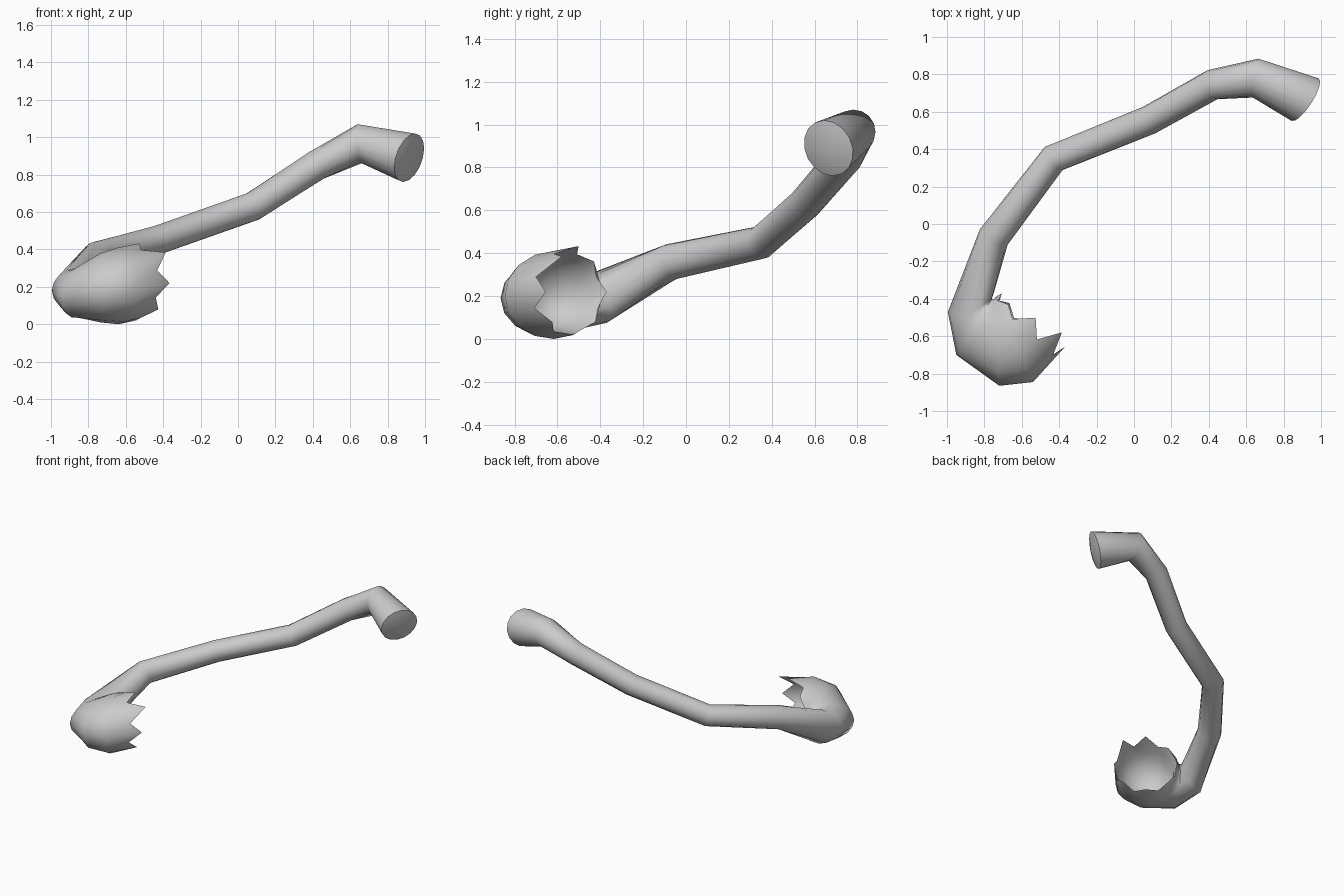
import bpy, bmesh, math
from mathutils import Vector as V

if "Cube" in bpy.data.objects:
    bpy.data.objects.remove(bpy.data.objects["Cube"])

N = 16
Z = V((0, 0, 1))


def ring_points(c, u, v):
    return [c + u * math.cos(2 * math.pi * i / N) + v * math.sin(2 * math.pi * i / N)
            for i in range(N)]


def span_ring(p, q, h, lean=(0, 0)):
    # upright ring spanning from inner point p to outer point q
    p, q = V(p), V(q)
    return ring_points((p + q) / 2, (q - p) / 2, V((lean[0], lean[1], h)))


# Stem: centre line with radii, from knob to hooked end
path = [((0.915, 0.665, 0.89), 0.135), ((0.65, 0.78, 0.965), 0.105),
        ((0.42, 0.745, 0.85), 0.082), ((0.08, 0.555, 0.63), 0.078),
        ((-0.43, 0.35, 0.45), 0.078), ((-0.75, -0.07, 0.36), 0.085)]
pts = [V(p) for p, r in path] + [V((-0.87, -0.42, 0.19))]
rings = []
for i, (p, r) in enumerate(path):
    t = (pts[i + 1] - pts[i]).normalized()
    if i:
        t = (t + (pts[i] - pts[i - 1]).normalized()).normalized()
    else:
        t = V((-0.80, 0.52, 0.28)).normalized()
    u = t.cross(Z).normalized()
    v = u.cross(t)
    rings.append(ring_points(pts[i], u * r, v * r))

# Hood: rings fan around the inside of the hook and swell to the rim
rings += [span_ring((-0.75, -0.37, 0.19), (-0.995, -0.47, 0.18), 0.11, (0.0, -0.05)),
          span_ring((-0.76, -0.40, 0.19), (-0.95, -0.70, 0.15), 0.135),
          span_ring((-0.75, -0.40, 0.20), (-0.72, -0.865, 0.19), 0.185),
          span_ring((-0.74, -0.39, 0.21), (-0.54, -0.845, 0.20), 0.205)]

# Jagged rim
axis = V((0.68, 0.73, 0))
jag = [0.05, -0.03, 0.09, -0.03, 0.05, -0.04, 0.0, -0.03,
       0.02, -0.02, 0.01, -0.03, 0.02, -0.03, 0.03, -0.04]
rim = span_ring((-0.72, -0.385, 0.22), (-0.40, -0.69, 0.22), 0.20)
rim = [p + axis * j + Z * (0.25 * j if p.z > 0.25 else 0) for p, j in zip(rim, jag)]
rings.append(rim)

# Hollow inside of the hood
for p, q, h in [((-0.745, -0.45, 0.21), (-0.52, -0.775, 0.21), 0.18),
                ((-0.79, -0.52, 0.20), (-0.63, -0.78, 0.20), 0.145),
                ((-0.80, -0.61, 0.19), (-0.73, -0.74, 0.19), 0.07)]:
    rings.append(span_ring(p, q, h))

# Loft all rings and close both ends with a fan
bm = bmesh.new()
loops = [[bm.verts.new(p) for p in r] for r in rings]
for a, b in zip(loops, loops[1:]):
    for i in range(N):
        j = (i + 1) % N
        bm.faces.new((a[i], a[j], b[j], b[i]))
for loop, tip in ((loops[0], V((0.945, 0.65, 0.88))), (loops[-1], V((-0.775, -0.68, 0.19)))):
    c = bm.verts.new(tip)
    for i in range(N):
        bm.faces.new((loop[i], loop[(i + 1) % N], c))
bmesh.ops.recalc_face_normals(bm, faces=bm.faces)
me = bpy.data.meshes.new("hooked_stem")
bm.to_mesh(me)
bm.free()
ob = bpy.data.objects.new("hooked_stem", me)
bpy.context.collection.objects.link(ob)
bpy.context.view_layer.objects.active = ob
ob.select_set(True)
bpy.ops.object.shade_smooth_by_angle(angle=math.radians(60))
